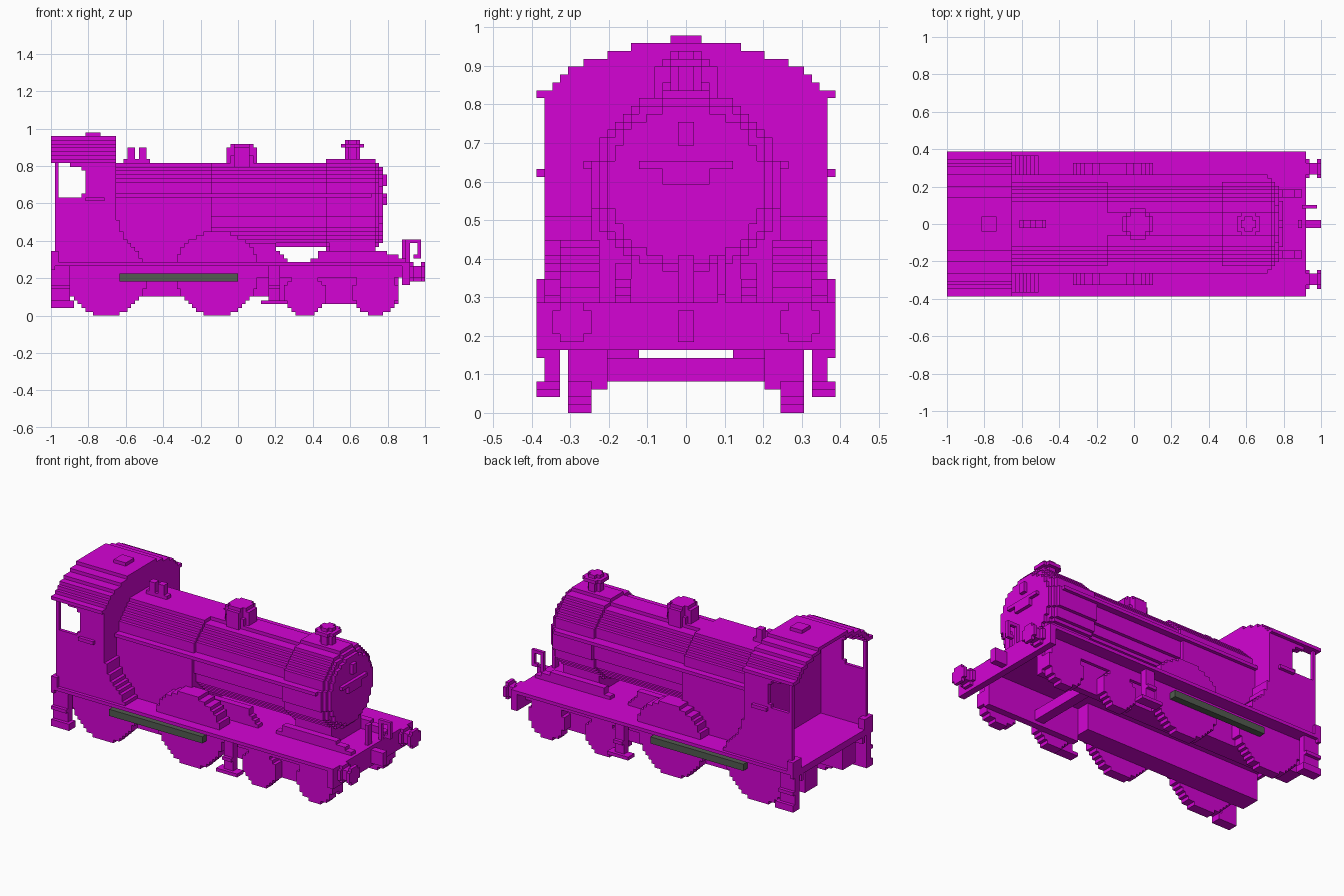
import bpy, bmesh, math

if "Cube" in bpy.data.objects:
    bpy.data.objects.remove(bpy.data.objects["Cube"], do_unlink=True)

U = 1 / 49  # one block; x runs 0..98 from back to front, y is centred


def material(name, rgb):
    m = bpy.data.materials.new(name)
    m.use_nodes = True
    m.diffuse_color = (*rgb, 1)
    m.node_tree.nodes["Principled BSDF"].inputs["Base Color"].default_value = (*rgb, 1)
    return m


MAGENTA = material("magenta", (0.66, 0.001, 0.66))
GREY = material("grey_green", (0.085, 0.105, 0.08))


def finish(name, bm, mat):
    bmesh.ops.recalc_face_normals(bm, faces=bm.faces)
    for v in bm.verts:
        v.co = ((v.co.x - 49) * U, v.co.y * U, v.co.z * U)
    me = bpy.data.meshes.new(name)
    bm.to_mesh(me)
    bm.free()
    me.materials.append(mat)
    bpy.context.collection.objects.link(bpy.data.objects.new(name, me))


def prism(bm, outline, axis, a, b):
    """Extrude a flat outline along an axis from a to b."""
    place = {"x": lambda p, t: (t, p[0], p[1]),
             "y": lambda p, t: (p[0], t, p[1]),
             "z": lambda p, t: (p[0], p[1], t)}[axis]
    face = bm.faces.new([bm.verts.new(place(p, a)) for p in outline])
    out = bmesh.ops.extrude_face_region(bm, geom=[face])
    for v in out["geom"]:
        if isinstance(v, bmesh.types.BMVert):
            v.co["xyz".index(axis)] = b


def solid(name, outline, axis, a, b, mirror=False, mat=MAGENTA):
    bm = bmesh.new()
    prism(bm, outline, axis, a, b)
    if mirror:
        if axis == "y":
            prism(bm, outline, axis, -b, -a)
        else:
            prism(bm, [(-p[0], p[1]) for p in outline], axis, a, b)
    finish(name, bm, mat)


def rect(u0, u1, v0, v1):
    return [(u0, v0), (u1, v0), (u1, v1), (u0, v1)]


def box(name, x, y, z, mirror=False, mat=MAGENTA):
    solid(name, rect(*x, *z), "y", *y, mirror, mat)


def stepped(rows, cu):
    """Symmetric staircase outline from (bottom, right edge) rows of unit height."""
    right = [p for v, u in rows for p in ((u, v), (u, v + 1))]
    pts = right + [(2 * cu - u, v) for u, v in reversed(right)]
    return [p for i, p in enumerate(pts) if p != pts[i - 1]]


def disc(cu, cv, r, low=-99, high=99):
    """Blocky circle, optionally cut off below or above."""
    rows = []
    for v in range(math.floor(max(cv - r, low)), math.ceil(min(cv + r, high))):
        d = v + 0.5 - cv
        rows.append((v, math.floor(cu + math.sqrt(max(r * r - d * d, 0.3)) + 0.5)))
    return stepped(rows, cu)


# Boiler, firebox and smokebox
solid("firebox", disc(0, 29, 12, 14, 40), "x", 16, 42)
box("firebox_side", (16, 42), (-12, 12), (14, 29))
solid("boiler", disc(0, 29, 11), "x", 42, 73)
solid("smokebox", disc(0, 29, 12), "x", 72, 85)
solid("smokebox_rim", disc(0, 29, 11), "x", 85, 86)
solid("smokebox_door", disc(0, 29, 10), "x", 86, 87)
box("door_handle", (87, 88), (-1, 1), (34, 37))
box("door_bar", (87, 88), (-6, 6), (31, 32))
box("door_plate", (87, 88), (-3, 3), (29, 31))
box("boiler_handrail", (17, 84), (11, 13), (31, 32), True)
box("smokebox_saddle", (73, 85), (-7, 7), (14, 20))

# Boiler top fittings
solid("chimney", disc(79, 0, 2), "z", 40, 46)
solid("chimney_cap", disc(79, 0, 3), "z", 44, 45)
solid("dome", disc(50, 0, 4), "z", 39, 42)
box("dome_ridge_long", (46, 54), (-2, 2), (42, 44))
box("dome_ridge_cross", (48, 52), (-4, 4), (42, 44))
solid("dome_middle", disc(50, 0, 3), "z", 42, 45)
box("valve_base", (19, 26), (-1, 1), (39, 41))
for i, x in enumerate((20, 23)):
    box(f"safety_valve_{i}", (x, x + 2), (-1, 1), (41, 44))

# Cab with arched roof
roof = [19, 17, 16, 15, 13, 10, 7]
bm = bmesh.new()
for i, w in enumerate(roof):
    z = 40 + i
    if i == len(roof) - 1:
        prism(bm, rect(-w, w, z, z + 1), "x", 0, 17)
    else:
        inner = roof[i + 1] - 1
        for s in (1, -1):
            prism(bm, rect(s * inner, s * w, z, z + 1), "x", 0, 17)
finish("cab_roof", bm, MAGENTA)
box("roof_vent", (9, 13), (-2, 2), (47, 48))
wall = [(z, 18) for z in range(14, 40)] + [(40 + i, w - 1) for i, w in enumerate(roof)]
solid("cab_front_wall", stepped(wall, 0), "x", 16, 17)
# Side sheet wraps around the stepped window
side = [(1, 14), (17, 14), (17, 40), (5, 40), (5, 39), (8, 39), (8, 38), (9, 38),
        (9, 32), (8, 32), (8, 31), (2, 31), (2, 40), (1, 40)]
solid("cab_side", side, "y", 17, 18, True)
box("cab_handrail", (9, 14), (18, 19), (30, 31), True)
box("cab_rear_foot", (0, 2), (15, 19), (14, 17), True)
# Curved sweep from the cab down to the footplate
sweep = [(17, 14)]
for i, h in enumerate((25, 22, 20, 19, 18, 17, 15)):
    sweep += [(17 + i, h), (18 + i, h)]
solid("cab_sweep", sweep + [(24, 14)], "y", 12, 18, True)

# Footplate with recessed valances and end beams
box("footplate", (0, 94), (-19, 19), (13, 14))
box("valance", (0, 94), (14, 15), (10, 13), True)
box("front_beam", (92, 94), (-19, 19), (8, 14))
box("rear_beam", (0, 1), (-19, 19), (12, 14))
solid("splasher", disc(43.5, 10.5, 11.5, 14), "y", 11, 16, True)

# Frames
box("main_frame", (1, 60), (6, 12), (5, 13), True)
box("bogie_frame", (60, 91), (10, 12), (3, 13), True)
box("bogie_cross_member", (72, 75), (-10, 10), (4, 7))
upper = [(42, 14), (62, 14), (62, 15), (61, 15), (61, 16), (60, 16), (60, 17),
         (59, 17), (59, 19), (42, 19)]
solid("upper_frame", upper, "y", 7, 9, True)
front = [(68, 14), (93, 14), (93, 15), (91, 15), (91, 16), (88, 16), (88, 17),
         (70, 17), (70, 15), (68, 15)]
solid("front_frame", front, "y", 7, 9, True)

# Wheels and coupling rods
for name, xs, r in (("driving", (14.5, 43.5), 10.5), ("bogie", (66.5, 85), 5.5)):
    for i, x in enumerate(xs):
        c = r if x % 1 else 6
        solid(f"{name}_wheel_{i}", disc(x, c, c, high=13), "y", 12, 15, True)
box("coupling_rod", (20, 47), (15, 17), (9, 11), True, GREY)
for i, x in enumerate((18, 47)):
    box(f"rod_end_{i}", (x, x + 2), (15, 17), (9, 11), True, GREY)

# Steps
for name, x0, x1, h0, h1, low in (("rear", 0, 6, 0, 5, 2), ("middle", 55, 62, 57, 60, 3)):
    box(f"{name}_step_hanger", (h0, h1), (16, 18), (low, 13), True)
    box(f"{name}_lower_step", (x0, x1), (16, 19), (low, 4), True)
    box(f"{name}_upper_step", (h0, h1), (16, 19), (7, 8), True)

# Buffers, hook and front pipe
for name, x0, x1, r in (("base", 94, 95, 2.5), ("shank", 95, 97, 1.5), ("head", 97, 98, 2.5)):
    solid(f"buffer_{name}", disc(14.5, 11.5, r), "x", x0, x1, True)
box("coupling_hook", (94, 98), (-1, 1), (9, 13))
box("lamp_bracket", (92, 93), (-1, 1), (14, 20))
pipe = [(93, 12), (94, 12), (94, 19), (96, 19), (96, 16), (95, 16), (95, 15),
        (97, 15), (97, 20), (93, 20)]
solid("brake_pipe", pipe, "y", 4, 5)
